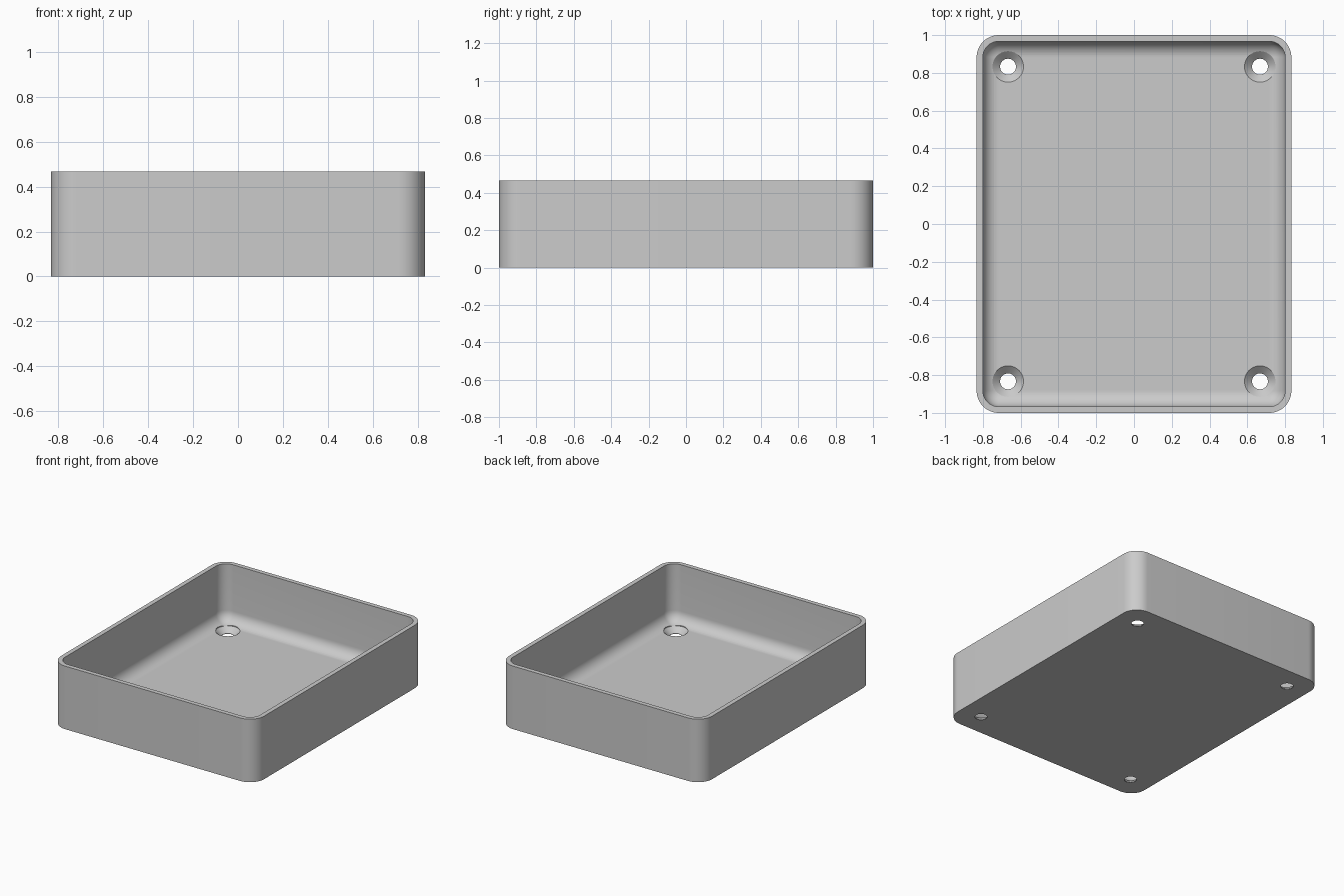
import bpy, bmesh
from math import sin, cos, pi

default_cube = bpy.data.objects.get("Cube")
if default_cube:
    bpy.data.objects.remove(default_cube, do_unlink=True)

HALF_X, HALF_Y, HEIGHT = 0.8333, 1.0, 0.467
OUTER_R, WALL, FLOOR = 0.117, 0.0333, 0.04
FILLET = OUTER_R - WALL
CORNER_STEPS, FILLET_STEPS = 12, 10

grey = bpy.data.materials.new("light grey plastic")
grey.use_nodes = True
colour = (0.6, 0.6, 0.6, 1)
grey.diffuse_color = colour
grey.node_tree.nodes["Principled BSDF"].inputs["Base Color"].default_value = colour


def rounded_ring(bm, inset, z):
    """Rounded rectangle of vertices, offset inwards from the outer wall."""
    r = max(OUTER_R - inset, 0)
    cx, cy = HALF_X - inset - r, HALF_Y - inset - r
    ring = []
    for quarter, (sx, sy) in enumerate([(1, 1), (-1, 1), (-1, -1), (1, -1)]):
        for i in range(CORNER_STEPS + 1):
            a = (quarter + i / CORNER_STEPS) * pi / 2
            ring.append(bm.verts.new((sx * cx + r * cos(a), sy * cy + r * sin(a), z)))
    return ring


def skin(bm, rings):
    """Join successive rings with quads and cap both ends."""
    for lower, upper in zip(rings, rings[1:]):
        n = len(lower)
        for i in range(n):
            j = (i + 1) % n
            bm.faces.new((lower[i], lower[j], upper[j], upper[i]))
    bm.faces.new(rings[0][::-1])
    bm.faces.new(rings[-1])
    bmesh.ops.remove_doubles(bm, verts=bm.verts, dist=1e-5)
    bmesh.ops.recalc_face_normals(bm, faces=bm.faces)


def finish(bm, name):
    mesh = bpy.data.meshes.new(name)
    bm.to_mesh(mesh)
    bm.free()
    mesh.materials.append(grey)
    obj = bpy.data.objects.new(name, mesh)
    bpy.context.collection.objects.link(obj)
    return obj


# Open tray: outer wall, rim, inner wall, then the fillet down to the floor
bm = bmesh.new()
rings = [rounded_ring(bm, 0, 0), rounded_ring(bm, 0, HEIGHT), rounded_ring(bm, WALL, HEIGHT)]
for i in range(FILLET_STEPS + 1):
    a = i / FILLET_STEPS * pi / 2
    rings.append(rounded_ring(bm, WALL + FILLET * (1 - cos(a)), FLOOR + FILLET * (1 - sin(a))))
skin(bm, rings)
tray = finish(bm, "tray")

# Countersunk screw hole cutters, one in each corner
profile = [(0.042, -0.02), (0.042, 0.003), (0.082, FLOOR), (0.082, 0.1)]
SIDES = 40
cutters = []
for x in (-0.667, 0.667):
    for y in (-0.833, 0.833):
        bm = bmesh.new()
        skin(bm, [[bm.verts.new((x + r * cos(2 * pi * k / SIDES), y + r * sin(2 * pi * k / SIDES), z))
                   for k in range(SIDES)] for r, z in profile])
        cutter = finish(bm, "screw_hole_cutter")
        cutter.hide_render = True
        cutters.append(cutter)

bpy.ops.object.select_all(action="DESELECT")
tray.select_set(True)
bpy.context.view_layer.objects.active = tray
for cutter in cutters:
    cut = tray.modifiers.new("screw hole", "BOOLEAN")
    cut.operation, cut.solver, cut.object = "DIFFERENCE", "EXACT", cutter
    bpy.ops.object.modifier_apply(modifier=cut.name)
    bpy.data.objects.remove(cutter, do_unlink=True)

bpy.ops.object.shade_smooth_by_angle(angle=pi / 6)
